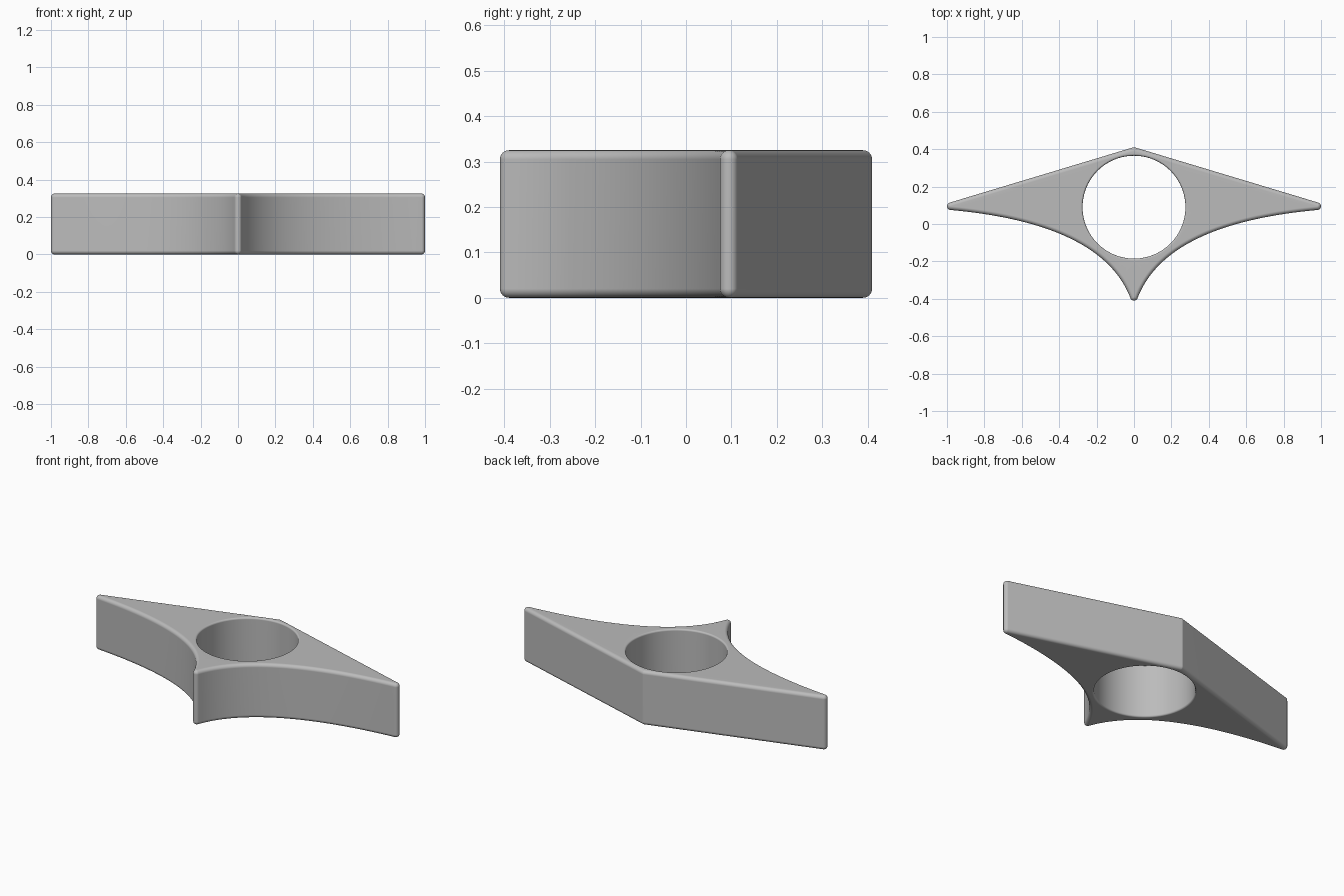
import bpy, bmesh
from math import sin, cos, pi, atan2
from mathutils import Vector
from mathutils.geometry import interpolate_bezier

if "Cube" in bpy.data.objects:
    bpy.data.objects.remove(bpy.data.objects["Cube"], do_unlink=True)

HEIGHT = 0.325
EDGE = 0.02          # rounding of the outer edges
RIM = 0.01           # rounding of the finger hole
HOLE_Y, HOLE_R = 0.09, 0.275
STEPS = 6

grey = bpy.data.materials.new("plain grey")
grey.use_nodes = True
colour = (0.5, 0.5, 0.5, 1)
grey.diffuse_color = colour
grey.node_tree.nodes["Principled BSDF"].inputs["Base Color"].default_value = colour


def arc(point, start, end, steps=8):
    """One corner point with its outward direction swept round."""
    return [(point, start + (end - start) * i / steps) for i in range(steps + 1)]


def add_wall(bm, path, radius):
    """Upright wall swept along (point, outward angle), rounded top and bottom."""
    turns = [pi / 2 * i / STEPS for i in range(STEPS + 1)]
    levels = [(cos(a), radius - radius * sin(a)) for a in reversed(turns)]
    levels += [(cos(a), HEIGHT - radius + radius * sin(a)) for a in turns]
    rings = [[bm.verts.new((p.x + radius * k * cos(d), p.y + radius * k * sin(d), z))
              for p, d in path] for k, z in levels]
    for low, high in zip(rings, rings[1:]):
        for i in range(len(path)):
            j = (i + 1) % len(path)
            bm.faces.new((low[i], low[j], high[j], high[i]))


# Right half of the outline: front point, hollow curve, side tip, back ridge
front, side, back = Vector((0, -0.39)), Vector((0.98, 0.095)), Vector((0, 0.39))
handle_a, handle_b = Vector((0.115, -0.09)), Vector((0.485, 0.05))
curve = [p.to_2d() for p in interpolate_bezier(front, handle_a, handle_b, side, 40)]
tangents = [curve[min(i + 1, 39)] - curve[max(i - 1, 0)] for i in range(40)]
angles = [atan2(-t.x, t.y) for t in tangents]
slope = back - side
back_angle = atan2(-slope.x, slope.y)

half = arc(front, -pi / 2, angles[0])
half += list(zip(curve, angles))[1:-1]
half += arc(side, angles[-1], back_angle)
half += arc(back, back_angle, pi / 2)
mirrored = [(Vector((-p.x, p.y)), pi - d) for p, d in reversed(half)]

# Hole path, with directions facing into the opening
hole = []
for i in range(96):
    a = -2 * pi * i / 96
    out = HOLE_R + RIM
    hole.append((Vector((out * cos(a), HOLE_Y + out * sin(a))), a + pi))

bm = bmesh.new()
add_wall(bm, half + mirrored, EDGE)
add_wall(bm, hole, RIM)
bmesh.ops.remove_doubles(bm, verts=bm.verts[:], dist=0.00005)

# Flat top and bottom around the hole
for normal, z in ((1, HEIGHT), (-1, 0)):
    rim = [e for e in bm.edges if e.is_boundary
           and all(abs(v.co.z - z) < 0.001 for v in e.verts)]
    bmesh.ops.triangle_fill(bm, edges=rim, use_beauty=True, normal=(0, 0, normal))
bmesh.ops.recalc_face_normals(bm, faces=bm.faces[:])

mesh = bpy.data.meshes.new("pointed_ring_body")
bm.to_mesh(mesh)
bm.free()
mesh.materials.append(grey)
body = bpy.data.objects.new("pointed_ring_body", mesh)
bpy.context.collection.objects.link(body)

bpy.ops.object.select_all(action="DESELECT")
body.select_set(True)
bpy.context.view_layer.objects.active = body
bpy.ops.object.shade_smooth_by_angle(angle=0.6)
weighted = body.modifiers.new("even_shading", "WEIGHTED_NORMAL")
weighted.keep_sharp = True
